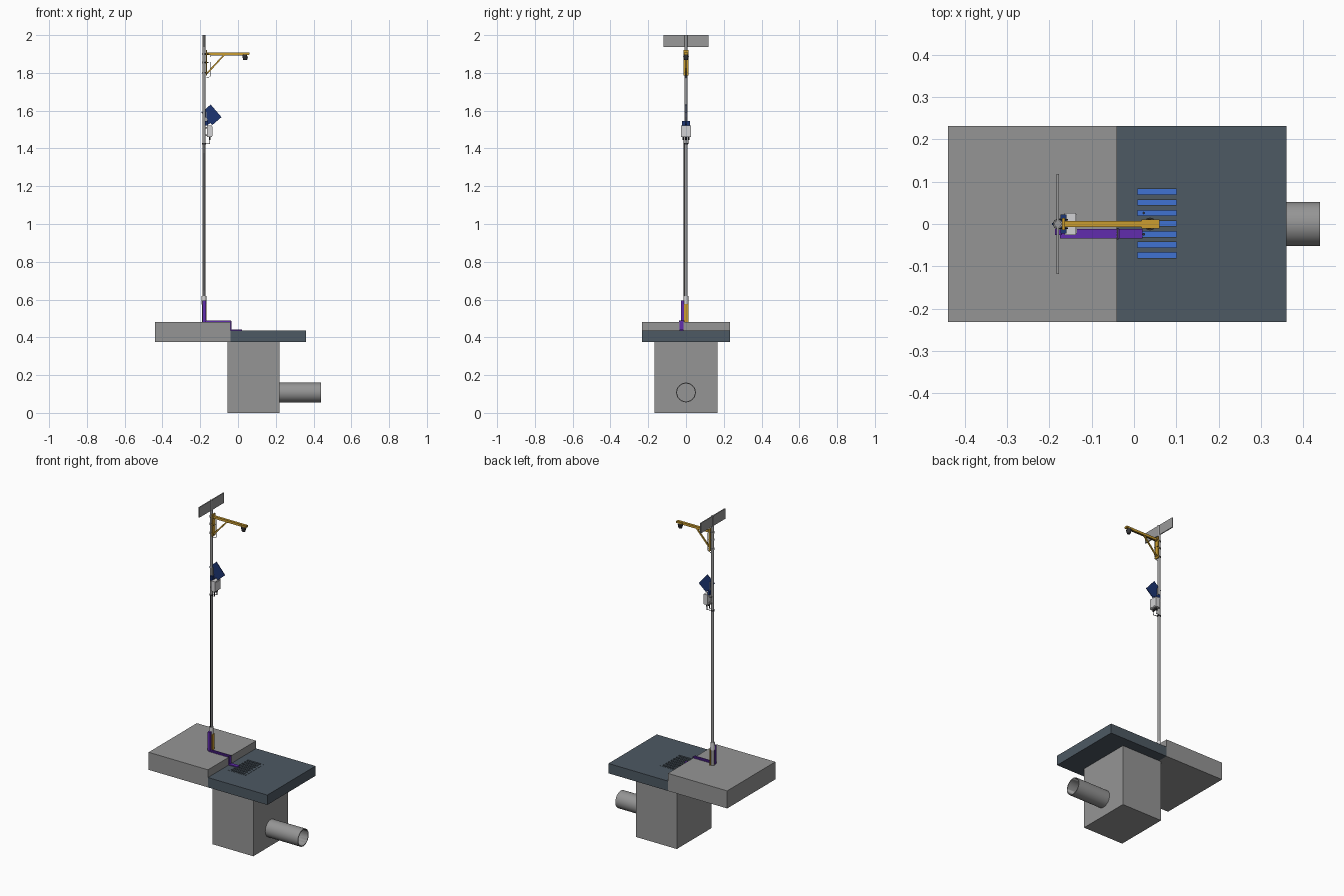
import bpy
from math import pi
from mathutils import Vector

cube = bpy.data.objects.get("Cube")
if cube:
    bpy.data.objects.remove(cube, do_unlink=True)


def material(name, r, g, b):
    m = bpy.data.materials.new(name)
    m.use_nodes = True
    m.diffuse_color = (r, g, b, 1)
    m.node_tree.nodes["Principled BSDF"].inputs["Base Color"].default_value = (r, g, b, 1)
    return m


concrete = material("concrete grey", 0.30, 0.30, 0.30)
asphalt = material("asphalt slate", 0.075, 0.10, 0.125)
water_blue = material("water blue", 0.05, 0.17, 0.65)
steel = material("steel grey", 0.32, 0.32, 0.32)
amber = material("amber yellow", 0.60, 0.34, 0.03)
purple = material("conduit purple", 0.12, 0.025, 0.42)
navy = material("solar navy", 0.012, 0.035, 0.17)
pale = material("pale grey", 0.65, 0.65, 0.66)
dark = material("dark grey", 0.035, 0.035, 0.04)


def finish(name, mat):
    o = bpy.context.object
    o.name = name
    o.data.materials.clear()
    o.data.materials.append(mat)
    return o


def box(name, x, y, z, mat):
    """Box from its (low, high) ranges."""
    spans = (x, y, z)
    bpy.ops.mesh.primitive_cube_add(size=1, location=[(a + b) / 2 for a, b in spans])
    o = finish(name, mat)
    o.scale = [b - a for a, b in spans]
    bpy.ops.object.transform_apply(location=False, rotation=False, scale=True)
    return o


def align(o, a, b):
    o.rotation_mode = 'QUATERNION'
    o.rotation_quaternion = (Vector(b) - Vector(a)).to_track_quat('Z', 'Y')


def rod(name, a, b, r, mat, sides=16, r2=None):
    """Cylinder or cone running from a to b."""
    a, b = Vector(a), Vector(b)
    bpy.ops.mesh.primitive_cone_add(vertices=sides, radius1=r, radius2=r if r2 is None else r2,
                                    depth=(b - a).length, location=(a + b) / 2)
    o = finish(name, mat)
    align(o, a, b)
    bpy.ops.object.shade_smooth_by_angle()
    return o


def bar(name, a, b, width, thick, mat):
    """Flat bar from a to b in the x-z plane, with its width along y."""
    a, b = Vector(a), Vector(b)
    bpy.ops.mesh.primitive_cube_add(size=1, location=(a + b) / 2)
    o = finish(name, mat)
    o.scale = (thick, width, (b - a).length)
    bpy.ops.object.transform_apply(location=False, rotation=False, scale=True)
    align(o, a, b)
    return o


def cable(name, points, r, mat):
    c = bpy.data.curves.new(name, 'CURVE')
    c.dimensions = '3D'
    c.bevel_depth = r
    c.bevel_resolution = 1
    c.use_fill_caps = True
    s = c.splines.new('POLY')
    s.points.add(len(points) - 1)
    for p, co in zip(s.points, points):
        p.co = (*co, 1)
    c.materials.append(mat)
    o = bpy.data.objects.new(name, c)
    bpy.context.collection.objects.link(o)


def cut(target, cutter):
    cutter.hide_render = True
    mod = target.modifiers.new("cut", 'BOOLEAN')
    mod.operation = 'DIFFERENCE'
    mod.solver = 'EXACT'
    mod.object = cutter
    bpy.context.view_layer.objects.active = target
    bpy.ops.object.modifier_apply(modifier=mod.name)
    bpy.data.objects.remove(cutter, do_unlink=True)


# Ground slabs
KERB, WALK, ROAD, SLAB = -0.04, 0.482, 0.435, 0.375
GX, GY = (-0.008, 0.115), (-0.091, 0.093)
box("sidewalk", (-0.44, KERB), (-0.232, 0.232), (SLAB, WALK), concrete)
road = box("road", (KERB, 0.36), (-0.232, 0.232), (SLAB, ROAD), asphalt)
cut(road, box("opening", GX, GY, (0.3, 0.5), asphalt))

# Drain grate: two side rails and evenly spaced bars
SX = (0.008, 0.100)
box("grate_rail_1", (GX[0], SX[0]), GY, (0.39, ROAD + 0.001), asphalt)
box("grate_rail_2", (SX[1], GX[1]), GY, (0.39, ROAD + 0.001), asphalt)
edges = [GY[0]]
for i in range(7):
    y = 0.001 + (i - 3) * 0.025
    edges += [y - 0.0062, y + 0.0062]
edges.append(GY[1])
for i in range(0, len(edges), 2):
    box(f"grate_bar_{i // 2 + 1}", SX, (edges[i], edges[i + 1]), (0.39, ROAD + 0.001), asphalt)

# Catch basin, water and outlet pipe
basin = box("catch_basin", (-0.055, 0.22), (-0.167, 0.167), (0, SLAB), concrete)
cut(basin, box("basin_void", (-0.035, 0.20), (-0.147, 0.147), (0.02, 0.5), concrete))
box("water", (-0.035, 0.20), (-0.147, 0.147), (0.02, 0.10), water_blue)
pipe = rod("outlet_pipe", (0.22, 0, 0.108), (0.44, 0, 0.108), 0.052, concrete, 48)
cut(pipe, rod("pipe_void", (0.225, 0, 0.108), (0.46, 0, 0.108), 0.047, concrete, 48))

# Pole, base and sign
PX = -0.18
rod("pole", (PX, 0, WALK), (PX, 0, 2.0), 0.0085, steel)
rod("base_sleeve", (PX, 0, WALK), (PX, 0, 0.60), 0.0105, steel)
rod("base_collar", (PX, 0, 0.575), (PX, 0, 0.62), 0.0125, pale)
box("base_marker", (-0.172, -0.166), (-0.010, 0.013), (WALK, 0.577), amber)
box("street_sign", (PX - 0.003, PX + 0.003), (-0.118, 0.118), (1.938, 2.0), steel)

# Sensor arm with mounting plate and brace
box("arm_plate", (-0.170, -0.163), (-0.014, 0.014), (1.785, 1.92), amber)
box("arm_beam", (-0.170, 0.058), (-0.0075, 0.0075), (1.895, 1.909), amber)
box("arm_end_bracket", (0.018, 0.060), (-0.011, 0.011), (1.897, 1.907), amber)
bar("arm_brace", (-0.164, 0, 1.797), (-0.072, 0, 1.897), 0.008, 0.007, amber)
for i, z in enumerate((1.80, 1.855, 1.90)):
    rod(f"arm_clamp_{i + 1}", (PX, 0, z - 0.004), (PX, 0, z + 0.004), 0.011, steel)
    for s in (-1, 1):
        rod(f"clamp_bolt_{i + 1}_{s}", (PX, s * 0.010, z), (-0.156, s * 0.010, z), 0.0015, dark, 8)
cable("sensor_cable", [(0.035, 0, 1.893), (-0.145, 0, 1.893), (-0.148, 0, 1.78),
                       (-0.168, 0, 1.772)], 0.0015, dark)
rod("sensor_neck", (0.036, 0, 1.885), (0.036, 0, 1.898), 0.012, dark, 20)
rod("sensor_horn", (0.038, 0, 1.868), (0.038, 0, 1.887), 0.010, dark, 20, 0.015)

# Solar panel and its struts
bar("solar_panel", (-0.165, 0, 1.557), (-0.116, 0, 1.599), 0.088, 0.004, navy)
bar("panel_strut", (-0.168, 0, 1.533), (-0.126, 0, 1.560), 0.022, 0.004, navy)
bar("panel_bracket", (-0.166, 0, 1.53), (-0.166, 0, 1.593), 0.016, 0.004, steel)

# Control box with fittings
box("control_box", (-0.164, -0.137), (-0.026, 0.026), (1.46, 1.522), pale)
box("box_door", (-0.137, -0.135), (-0.022, 0.022), (1.466, 1.516), pale)
for i, z in enumerate((1.47, 1.51)):
    box(f"box_mount_{i + 1}", (PX, -0.163), (-0.014, 0.014), (z - 0.004, z + 0.004), steel)
box("box_top_bracket", (-0.174, -0.160), (-0.022, 0.022), (1.522, 1.546), navy)
for i, y in enumerate((-0.014, 0, 0.014)):
    rod(f"box_gland_{i + 1}", (-0.150, y, 1.445), (-0.150, y, 1.46), 0.004, dark, 10)
for y in (-0.012, 0.012):
    cable("box_cable", [(-0.150, y, 1.45), (-0.150, y, 1.425), (-0.172, y * 0.7, 1.425)], 0.002, dark)
rod("cable_band", (PX, 0, 1.42), (PX, 0, 1.428), 0.0105, dark)
cable("pole_cable", [(PX, -0.0095, 1.424), (PX, -0.0095, 0.60)], 0.003, dark)

# Purple conduit: up the pole, over the walk, down the kerb and onto the road
Y0, Y1 = -0.034, -0.012
box("conduit_riser", (-0.187, -0.170), (-0.026, -0.011), (WALK, 0.595), purple)
box("conduit_walk", (-0.175, KERB + 0.006), (Y0, Y1), (WALK, WALK + 0.005), purple)
box("conduit_kerb", (KERB, KERB + 0.006), (Y0, Y1), (ROAD, WALK), purple)
box("conduit_road", (KERB, 0.020), (Y0, Y1), (ROAD, ROAD + 0.006), purple)
box("conduit_clip", (KERB - 0.001, KERB + 0.003), (Y0 - 0.003, Y1 + 0.003), (WALK, WALK + 0.006), dark)
for y in (-0.029, -0.023, -0.017):
    box("conduit_rib", (-0.175, KERB), (y - 0.0012, y + 0.0012), (WALK + 0.005, WALK + 0.007), purple)

# Level probes hanging in the slots
for i, y in enumerate((-0.024, 0.026)):
    rod(f"level_probe_{i + 1}", (0.023, y, 0.06), (0.023, y, ROAD + 0.002), 0.003, dark, 10)
